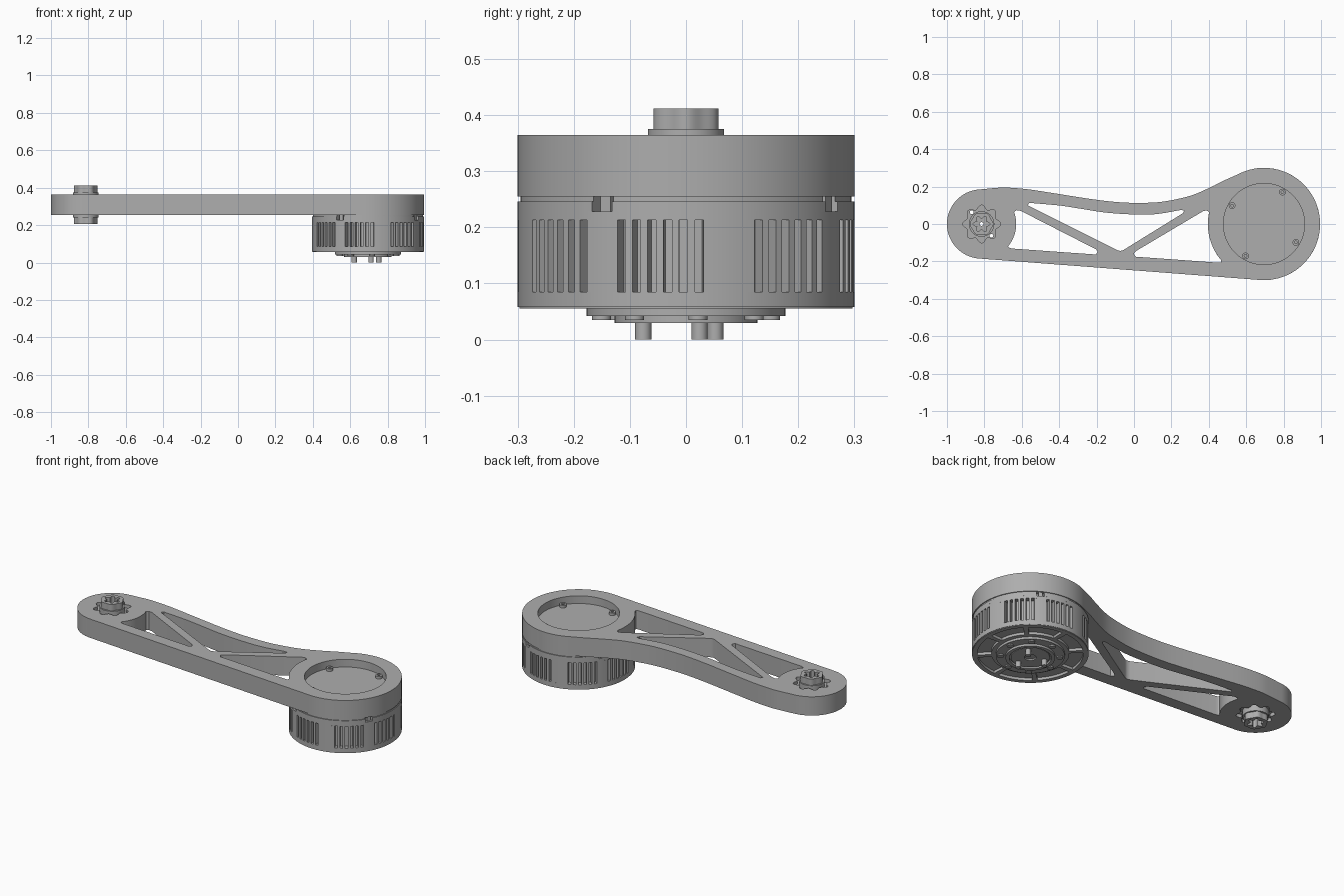
import bpy, bmesh
from math import sin, cos, radians, pi

if "Cube" in bpy.data.objects:
    bpy.data.objects.remove(bpy.data.objects["Cube"], do_unlink=True)

grey = bpy.data.materials.new("plain grey")
grey.use_nodes = True
colour = (0.42, 0.42, 0.42, 1)
grey.diffuse_color = colour
grey.node_tree.nodes["Principled BSDF"].inputs["Base Color"].default_value = colour

JOINT = (-0.815, 0)      # centre of the small end
MOTOR = (0.695, 0)       # centre of the motor end
QUARTERS = [-30 + 90 * k for k in range(4)]


def polar(c, r, a):
    return (c[0] + r * cos(radians(a)), c[1] + r * sin(radians(a)))


def arc(c, r, a0, a1, step=3):
    n = max(1, round(abs(a1 - a0) / step))
    return [polar(c, r, a0 + (a1 - a0) * i / n) for i in range(n + 1)]


def circle(c, r, n=96):
    return [polar(c, r, 360 * i / n) for i in range(n)]


def lobed(c, r, depth, count, n=144):
    return [polar(c, r + depth * cos(2 * pi * count * i / n), 360 * i / n) for i in range(n)]


def notched(c, r, r_in, notches):
    """Circle with notches given as (centre angle, width)."""
    pts, notches = [], sorted(notches)
    for i, (a, w) in enumerate(notches):
        nxt, nw = notches[(i + 1) % len(notches)]
        if i == len(notches) - 1:
            nxt += 360
        pts += [polar(c, r_in, a - w / 2), polar(c, r_in, a + w / 2)]
        pts += arc(c, r, a + w / 2, nxt - nw / 2)
    return pts


def sector(c, r0, r1, a0, a1):
    return arc(c, r1, a0, a1) + arc(c, r0, a1, a0)


def smooth_path(p, n=6):
    """Catmull-Rom curve through the points."""
    p = [p[0]] + p + [p[-1]]
    out = []
    for a, b, c, d in zip(p, p[1:], p[2:], p[3:]):
        for i in range(n):
            t = i / n
            out.append(tuple(b[k] + t * (c[k] - a[k]) / 2
                             + t * t * (a[k] - 2.5 * b[k] + 2 * c[k] - d[k] / 2)
                             + t ** 3 * (1.5 * (b[k] - c[k]) + (d[k] - a[k]) / 2)
                             for k in (0, 1)))
    return out + [p[-1]]


def prism(name, z0, z1, *loops):
    """Extrude an outline; later loops inside it are holes."""
    cu = bpy.data.curves.new(name, "CURVE")
    cu.dimensions = "2D"
    cu.fill_mode = "BOTH"
    cu.extrude = (z1 - z0) / 2
    for loop in loops:
        s = cu.splines.new("POLY")
        s.points.add(len(loop) - 1)
        for pt, (x, y) in zip(s.points, loop):
            pt.co = (x, y, 0, 1)
        s.use_cyclic_u = True
    ob = bpy.data.objects.new(name, cu)
    ob.location.z = (z0 + z1) / 2
    bpy.context.collection.objects.link(ob)
    bpy.ops.object.select_all(action="DESELECT")
    bpy.context.view_layer.objects.active = ob
    ob.select_set(True)
    bpy.ops.object.convert(target="MESH")
    ob = bpy.context.object
    bm = bmesh.new()
    bm.from_mesh(ob.data)
    bmesh.ops.remove_doubles(bm, verts=bm.verts, dist=1e-5)
    bmesh.ops.recalc_face_normals(bm, faces=bm.faces)
    bm.to_mesh(ob.data)
    bm.free()
    ob.data.materials.clear()
    ob.data.materials.append(grey)
    bpy.ops.object.shade_smooth_by_angle(angle=radians(30))
    return ob


# Arm outline: two round ends, a sagging upper edge, a straight lower edge
upper_edge = smooth_path([(-0.76, 0.191), (-0.69, 0.195), (-0.58, 0.187), (-0.45, 0.168),
                          (-0.24, 0.135), (-0.1, 0.118), (0.02, 0.113), (0.15, 0.119),
                          (0.295, 0.149), (0.4, 0.192), (0.48, 0.232)])
outline = (arc(JOINT, 0.185, 265.6, 96) + upper_edge + arc(MOTOR, 0.3, 118, -94.4))

# Truss openings in the arm
truss_top = (smooth_path([(-0.56, 0.113), (-0.4, 0.099), (-0.3, 0.084), (-0.15, 0.061),
                          (0, 0.051), (0.12, 0.053), (0.25, 0.075)])
             + [(0.268, 0.072), (0.262, 0.058), (-0.058, -0.14), (-0.075, -0.144),
                (-0.092, -0.139), (-0.568, 0.1)])
truss_left = (arc(JOINT, 0.185, -40, 20) + [(-0.628, 0.074), (-0.605, 0.07), (-0.202, -0.136),
              (-0.194, -0.15), (-0.205, -0.163), (-0.655, -0.131), (-0.668, -0.126)])
truss_right = (arc(MOTOR, 0.3, 168, 220) + [(0.466, -0.204), (0.455, -0.207), (0.01, -0.175),
               (-0.002, -0.16), (0.01, -0.145), (0.372, 0.07), (0.39, 0.072)])
scallop = lobed(JOINT, 0.09, 0.011, 8)
prism("arm", 0.255, 0.365, outline, truss_top, truss_left, truss_right,
      circle(MOTOR, 0.217), scallop)

# Motor pocket floor and its four screws
prism("pocket_floor", 0.255, 0.32, circle(MOTOR, 0.217))
for a in QUARTERS:
    prism("pocket_screw", 0.318, 0.335, circle(polar(MOTOR, 0.197, a), 0.018, 24),
          circle(polar(MOTOR, 0.197, a), 0.008, 6))

# Joint insert and the two splined shaft ends
prism("joint_plate", 0.275, 0.345, scallop, circle(JOINT, 0.01, 24),
      *[circle(polar(JOINT, 0.082, a), 0.01, 24) for a in (130, -50)])
star = lobed(JOINT, 0.036, 0.009, 6)
spline = lobed(JOINT, 0.06, 0.003, 6)
for side, base, flange, tip in (("upper", 0.345, 0.375, 0.412), ("lower", 0.275, 0.24, 0.205)):
    prism(side + "_shaft_flange", min(base, flange), max(base, flange),
          circle(JOINT, 0.068), star)
    prism(side + "_shaft", min(flange, tip), max(flange, tip), spline, star)

# Motor casing: stacked rings, with vent slots in eight groups
slots = [(q + side * 21 + (i - 2.5) * 5.4, 2.9)
         for q in QUARTERS for side in (-1, 1) for i in range(6)]
windows = [sector(MOTOR, 0.2, 0.272, a + 3, a + 42) for a in range(0, 360, 45)]
prism("motor_bottom_lip", 0.055, 0.058, circle(MOTOR, 0.297), *windows)
prism("motor_bottom", 0.058, 0.07, circle(MOTOR, 0.3), *windows)
prism("motor_lower_band", 0.07, 0.085, circle(MOTOR, 0.3))
prism("motor_vents", 0.085, 0.213, notched(MOTOR, 0.3, 0.272, slots))
prism("motor_upper_band", 0.213, 0.228, circle(MOTOR, 0.3))
prism("motor_clip_band", 0.228, 0.246, notched(MOTOR, 0.3, 0.27, [(q, 8) for q in QUARTERS]))
prism("motor_gap_ring", 0.246, 0.255, notched(MOTOR, 0.295, 0.27, [(q, 8) for q in QUARTERS]))
for q in QUARTERS:
    prism("motor_clip", 0.228, 0.255, sector(MOTOR, 0.265, 0.292, q - 1.5, q + 2.5))

# Output hub under the motor, with flange screws and drive pins
prism("hub_plate", 0.042, 0.06, circle(MOTOR, 0.177))
prism("hub_ring", 0.03, 0.042, circle(MOTOR, 0.127), circle(MOTOR, 0.108))
prism("hub_centre", 0.034, 0.042, circle(MOTOR, 0.1), circle(MOTOR, 0.03, 48))
for k in range(8):
    prism("hub_screw", 0.035, 0.043, circle(polar(MOTOR, 0.152, 45 * k + 8), 0.017, 24))
for a in (42, 162, 282):
    prism("drive_pin", 0, 0.042, circle(polar(MOTOR, 0.078, a), 0.0145, 24))
